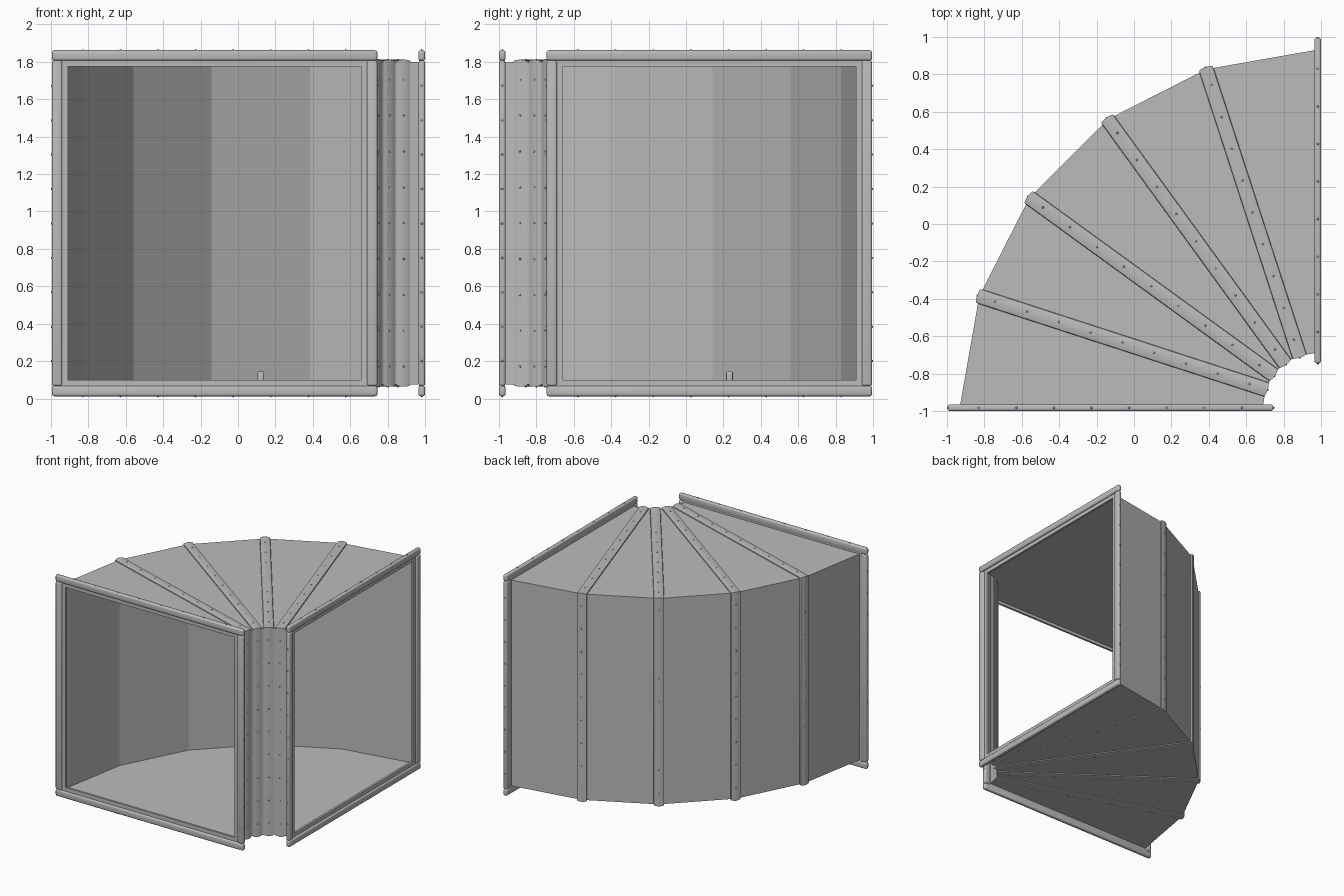
import bpy, bmesh, math
from mathutils import Vector, Matrix

if "Cube" in bpy.data.objects:
    bpy.data.objects.remove(bpy.data.objects["Cube"])

PIVOT = Vector((0.97, -0.97, 0))      # bend centre
R_OUT, R_IN = 1.89, 0.28              # outer wall and throat radii
Z0, Z1 = 0.075, 1.80                  # duct floor and ceiling
STEP = math.radians(18)

steel = bpy.data.materials.new("galvanised_grey")
steel.diffuse_color = (0.50, 0.50, 0.50, 1)
steel.use_nodes = True
steel.node_tree.nodes["Principled BSDF"].inputs["Base Color"].default_value = steel.diffuse_color


def finish(name, bm, smooth=True, recalc=True):
    if recalc:
        bmesh.ops.recalc_face_normals(bm, faces=bm.faces)
    me = bpy.data.meshes.new(name)
    bm.to_mesh(me)
    bm.free()
    me.materials.append(steel)
    ob = bpy.data.objects.new(name, me)
    bpy.context.collection.objects.link(ob)
    if smooth:
        bpy.ops.object.select_all(action='DESELECT')
        ob.select_set(True)
        bpy.context.view_layer.objects.active = ob
        bpy.ops.object.shade_smooth_by_angle(angle=math.radians(40))
    return ob


def radial(i):
    return Vector((-math.cos(i * STEP), math.sin(i * STEP), 0))


def tangent(i):
    return Vector((math.sin(i * STEP), math.cos(i * STEP), 0))


def add_box(bm, lo, hi, bevel=0.0):
    lo, hi = Vector(lo), Vector(hi)
    mat = Matrix.Translation((lo + hi) / 2) @ Matrix.Diagonal((*(hi - lo), 1))
    part = bmesh.new()
    bmesh.ops.create_cube(part, size=1, matrix=mat)
    if bevel:
        bmesh.ops.bevel(part, geom=part.edges[:], offset=bevel, segments=3,
                        profile=0.5, affect='EDGES')
    tmp = bpy.data.meshes.new("tmp")
    part.to_mesh(tmp)
    part.free()
    bm.from_mesh(tmp)
    bpy.data.meshes.remove(tmp)


def add_rivet(bm, pos, normal):
    rot = Vector(normal).to_track_quat('Z', 'Y').to_matrix().to_4x4()
    mat = Matrix.Translation(pos) @ rot @ Matrix.Diagonal((1, 1, 0.8, 1))
    bmesh.ops.create_uvsphere(bm, u_segments=8, v_segments=4, radius=0.006, matrix=mat)


# Duct skin: a rectangular section swept through five flat-sided gores
bm = bmesh.new()
rings = []
for i in range(6):
    d = radial(i)
    r_out = R_OUT + (0.01 if i in (0, 5) else 0)
    rings.append([bm.verts.new(PIVOT + d * r + Vector((0, 0, z)))
                  for r, z in ((r_out, Z0), (r_out, Z1), (R_IN, Z1), (R_IN, Z0))])
for a, b in zip(rings, rings[1:]):
    for k in range(4):
        n = (k + 1) % 4
        bm.faces.new((a[k], a[n], b[n], b[k]))
finish("duct_skin", bm, smooth=False)

# Crowned seam bands wrapped around each joint
PROFILE = [(-0.04, 0), (-0.037, 0.006), (-0.02, 0.010), (0, 0.012),
           (0.02, 0.010), (0.037, 0.006), (0.04, 0)]
for i in range(1, 5):
    bm = bmesh.new()
    d, t = radial(i), tangent(i)
    loops = []
    for w, h in PROFILE:
        sink = 0.006 if h == 0 else 0
        ro, ri = R_OUT + h - sink, R_IN - h
        loops.append([bm.verts.new(PIVOT + t * w + d * r + Vector((0, 0, z)))
                      for r, z in ((ro, Z0 - h), (ro, Z1 + h), (ri, Z1 + h), (ri, Z0 - h))])
    for a, b in zip(loops, loops[1:]):
        for k in range(4):
            n = (k + 1) % 4
            bm.faces.new((a[k], a[n], b[n], b[k]))
    finish(f"seam_band_{i}", bm)

    # Rivets along the crown of the band
    bm = bmesh.new()
    for k in range(9):
        f = (k + 0.5) / 9
        r = R_IN + (R_OUT - R_IN) * f
        z = Z0 + (Z1 - Z0) * f
        up = Vector((0, 0, 1))
        add_rivet(bm, PIVOT + d * r + up * (Z1 + 0.011), up)
        add_rivet(bm, PIVOT + d * r + up * (Z0 - 0.011), -up)
        add_rivet(bm, PIVOT + d * (R_OUT + 0.011) + up * z, d)
        add_rivet(bm, PIVOT + d * (R_IN - 0.011) + up * z, -d)
    finish(f"seam_rivets_{i}", bm)

# End flanges: rounded bars, inner lip and edge rivets; the second is the mirrored first
X0, X1, B0, B1 = -0.995, 0.745, 0.012, 1.862
W, LIP = 0.055, 0.087
SWAP = Matrix(((0, -1, 0, 0), (-1, 0, 0, 0), (0, 0, 1, 0), (0, 0, 0, 1)))


def flange(prefix, mirrored):
    ya, yb = -1.0, -0.965
    bars, lip, rivets = bmesh.new(), bmesh.new(), bmesh.new()
    for z in (B0, B1 - W):
        add_box(bars, (X0, ya, z), (X1, yb, z + W), 0.012)
    for x in (X0, X1 - W):
        add_box(bars, (x, ya, B0 + W), (x + W, yb, B1 - W), 0.012)
    la, lb, m = -0.985, -0.967, W - 0.01
    for z in (B0 + m, B1 - LIP):
        add_box(lip, (X0 + m, la, z), (X1 - m, lb, z + LIP - m))
    for x in (X0 + m, X1 - LIP):
        add_box(lip, (x, la, B0 + LIP), (x + LIP - m, lb, B1 - LIP))
    ym = (ya + yb) / 2
    for k in range(8):
        x = -0.83 + 0.201 * k
        add_rivet(rivets, (x, ym, B0 - 0.001), (0, 0, -1))
        add_rivet(rivets, (x, ym, B1 + 0.001), (0, 0, 1))
    for k in range(9):
        z = 0.20 + 0.184 * k
        add_rivet(rivets, (X0 - 0.001, ym, z), (-1, 0, 0))
        add_rivet(rivets, (X1 + 0.001, ym, z), (1, 0, 0))
    for part, bm in (("bars", bars), ("lip", lip), ("rivets", rivets)):
        if mirrored:
            bmesh.ops.transform(bm, matrix=SWAP, verts=bm.verts)
        finish(f"{prefix}_flange_{part}", bm, smooth=part != "lip")


flange("front", False)
flange("side", True)

# Small peg standing on the duct floor
bm = bmesh.new()
add_box(bm, (0.105, 0.215, Z0), (0.14, 0.25, 0.145), 0.008)
finish("floor_peg", bm)
